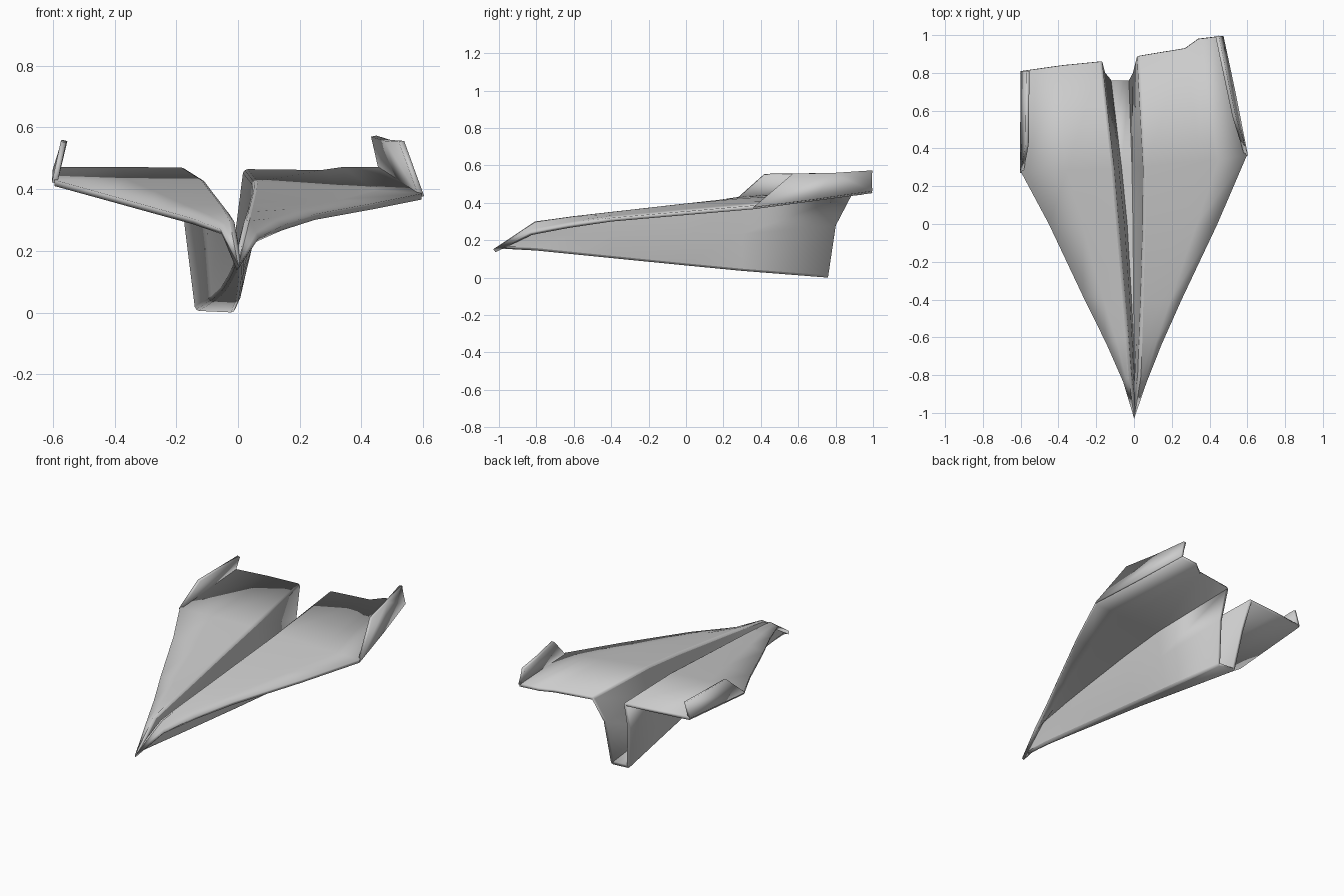
import bpy
from mathutils import Vector

if "Cube" in bpy.data.objects:
    bpy.data.objects.remove(bpy.data.objects["Cube"])

NOSE = (0, -0.993, 0.168)


def finish(name, verts, faces, thickness, bevel=0.0):
    """Make a folded paper sheet with thickness and crisp creases."""
    me = bpy.data.meshes.new(name)
    me.from_pydata(verts, [], faces)
    ob = bpy.data.objects.new(name, me)
    bpy.context.collection.objects.link(ob)
    if bevel:
        b = ob.modifiers.new("soft_fold", 'BEVEL')
        b.width = bevel
        b.segments = 2
        b.limit_method = 'ANGLE'
        b.angle_limit = 0.9
    s = ob.modifiers.new("paper", 'SOLIDIFY')
    s.thickness = thickness
    s.offset = 0
    bpy.ops.object.select_all(action='DESELECT')
    ob.select_set(True)
    bpy.context.view_layer.objects.active = ob
    bpy.ops.object.shade_smooth_by_angle(angle=0.5)
    return ob


def between(a, b, t, end):
    """Rail lying between two rails, with its own trailing end point."""
    rail = [Vector(p).lerp(Vector(q), t) for p, q in zip(a, b)]
    return rail[:-1] + [Vector(end)]


# rails running from just behind the nose to the trailing edge
tip_l = [(-.055, -.83, .262), (-.145, -.63, .295), (-.27, -.38, .33),
         (-.45, 0, .38), (-.595, .27, .42), (-.592, .81, .462)]
fold_l = [(-.022, -.8, .295), (-.038, -.6, .32), (-.055, -.4, .342),
          (-.09, 0, .387), (-.115, .3, .42), (-.178, .86, .46)]
pinch_l = [(-.011, -.8, .235), (-.02, -.6, .235), (-.032, -.4, .235),
           (-.06, 0, .235), (-.09, .3, .245), (-.163, .8, .28)]
keel_l = [(-.004, -.8, .155), (-.012, -.6, .135), (-.022, -.4, .115),
          (-.045, 0, .078), (-.075, .3, .05), (-.13, .76, .015)]
keel_r = [(.008, -.8, .155), (.008, -.6, .135), (.006, -.4, .115),
          (.002, 0, .075), (-.003, .3, .046), (-.018, .76, .01)]
pinch_r = [(.014, -.8, .235), (.022, -.6, .23), (.03, -.4, .225),
           (.038, 0, .22), (.04, .3, .235), (.004, .8, .28)]
fold_r = [(.03, -.8, .295), (.037, -.6, .32), (.044, -.4, .342),
          (.055, 0, .387), (.058, .3, .415), (.026, .89, .455)]
tip_r = [(.062, -.83, .235), (.145, -.63, .275), (.25, -.4, .31),
         (.44, 0, .345), (.595, .36, .376), (.465, .995, .462)]

rails = [tip_l, between(tip_l, fold_l, .5, (-.38, .84, .462)), fold_l,
         pinch_l, keel_l, keel_r, pinch_r, fold_r,
         between(fold_r, tip_r, .55, (.27, .93, .452)),
         between(fold_r, tip_r, .72, (.34, .98, .462)), tip_r]

# main sheet: both wings and the open keel channel, meeting at the nose
rows, cols = len(tip_l), len(rails)
verts = [NOSE] + [tuple(rail[r]) for r in range(rows) for rail in rails]
faces = [(0, c + 1, c + 2) for c in range(cols - 1)]
for r in range(rows - 1):
    for c in range(cols - 1):
        a = 1 + r * cols + c
        faces.append((a, a + cols, a + cols + 1, a + 1))
finish("wings_and_keel", verts, faces, 0.02, 0.01)

# upturned wing tips
finish("left_winglet",
       [tip_l[4], tip_l[5], (-.562, .81, .558), (-.566, .42, .553)],
       [(0, 1, 2, 3)], 0.018)
finish("right_winglet",
       [tip_r[4], (.53, .69, .418), tip_r[5], (.452, .992, .52),
        (.44, .995, .572), (.485, .78, .558), (.53, .57, .555)],
       [(0, 1, 5, 6), (1, 2, 3, 4, 5)], 0.018)
